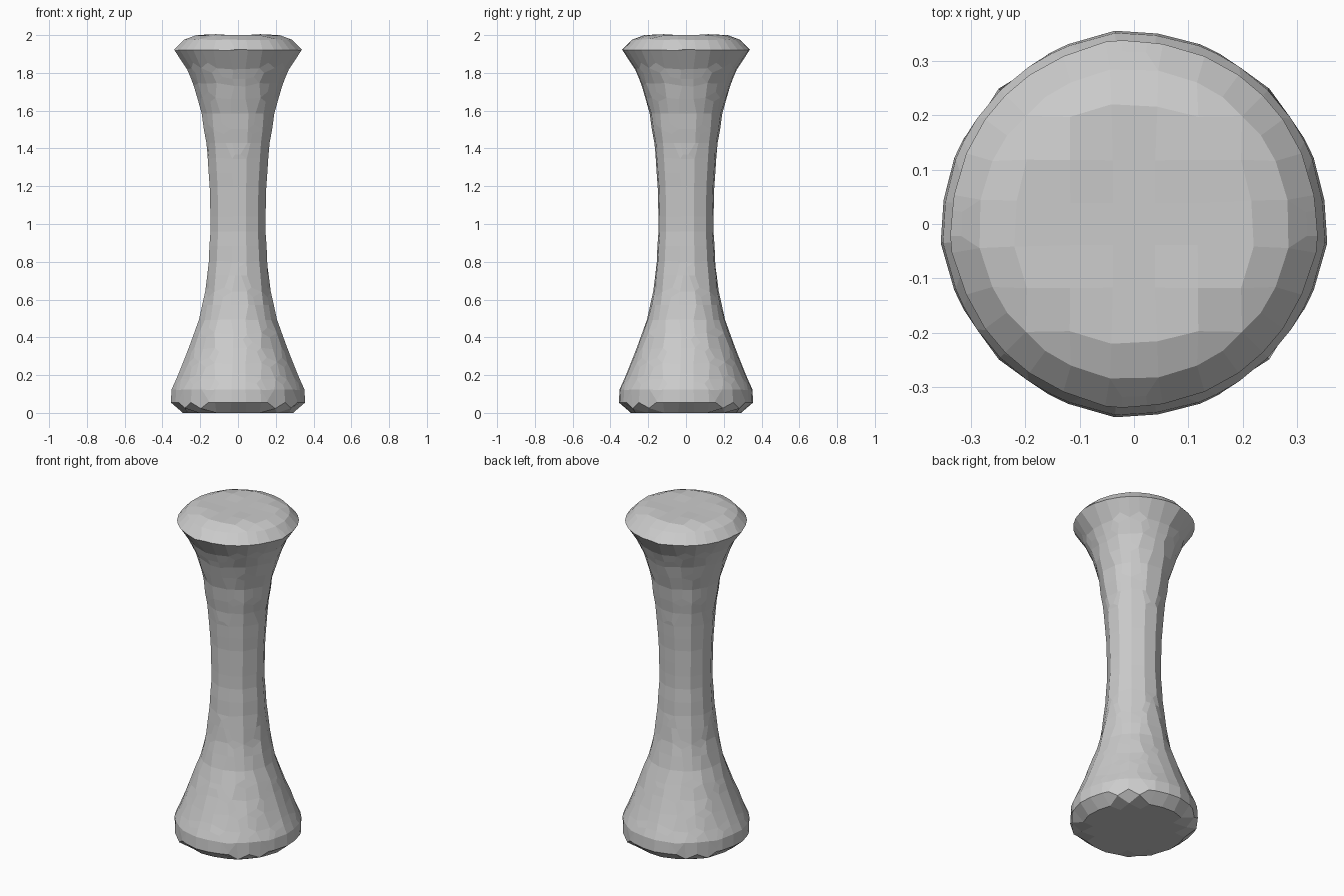
import bpy, bmesh, math

if "Cube" in bpy.data.objects:
    bpy.data.objects.remove(bpy.data.objects["Cube"])

# Waisted column profile: (radius, height)
PROFILE = [(0.29, 0.0), (0.352, 0.055), (0.348, 0.125), (0.315, 0.2), (0.275, 0.3),
           (0.238, 0.4), (0.202, 0.5), (0.175, 0.62), (0.153, 0.8), (0.142, 1.0),
           (0.147, 1.2), (0.162, 1.4), (0.192, 1.6), (0.238, 1.75), (0.285, 1.85),
           (0.32, 1.9), (0.322, 1.935), (0.285, 1.975), (0.22, 2.0)]
SIDES = 32


def lathe(name, profile, sides):
    bm = bmesh.new()
    rings = [[bm.verts.new((r * math.cos(2 * math.pi * i / sides),
                            r * math.sin(2 * math.pi * i / sides), z))
              for i in range(sides)] for r, z in profile]
    for a, b in zip(rings, rings[1:]):
        for i in range(sides):
            j = (i + 1) % sides
            bm.faces.new((a[i], a[j], b[j], b[i]))
    bm.faces.new(rings[0][::-1])
    bm.faces.new(rings[-1])
    mesh = bpy.data.meshes.new(name)
    bm.to_mesh(mesh)
    bm.free()
    obj = bpy.data.objects.new(name, mesh)
    bpy.context.collection.objects.link(obj)
    return obj


# Flared column, remeshed to coarse chiselled flat facets
column = lathe("flared_column", PROFILE, SIDES)
remesh = column.modifiers.new("chiselled_facets", 'REMESH')
remesh.mode = 'SHARP'
remesh.octree_depth = 5
remesh.scale = 0.8
remesh.sharpness = 1.0
remesh.use_smooth_shade = False
